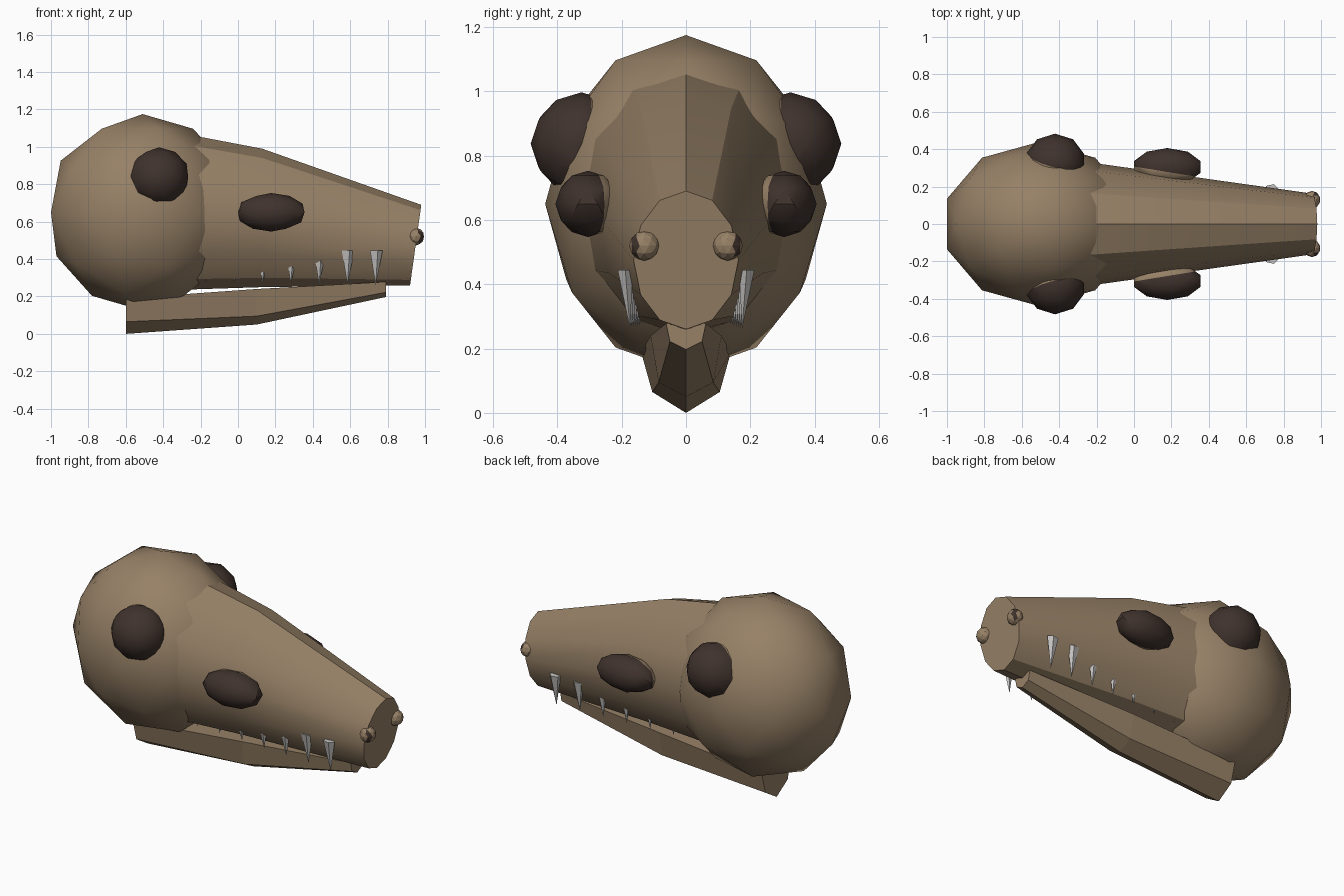
import bpy, bmesh, math
from mathutils import Vector, Matrix

old = bpy.data.objects.get("Cube")
if old:
    bpy.data.objects.remove(old, do_unlink=True)


def material(name, rgb):
    m = bpy.data.materials.new(name)
    m.use_nodes = True
    m.diffuse_color = (*rgb, 1)
    m.node_tree.nodes["Principled BSDF"].inputs["Base Color"].default_value = (*rgb, 1)
    return m


TAN = material("tan_hide", (0.31, 0.22, 0.135))
DARK = material("dark_brown", (0.05, 0.032, 0.026))
TOOTH = material("tooth_grey", (0.55, 0.54, 0.53))


def finish(name, bm, mats, smooth_angle=None):
    bmesh.ops.recalc_face_normals(bm, faces=bm.faces)
    mesh = bpy.data.meshes.new(name)
    bm.to_mesh(mesh)
    bm.free()
    for m in mats:
        mesh.materials.append(m)
    obj = bpy.data.objects.new(name, mesh)
    bpy.context.collection.objects.link(obj)
    if smooth_angle:
        bpy.ops.object.select_all(action='DESELECT')
        obj.select_set(True)
        bpy.context.view_layer.objects.active = obj
        bpy.ops.object.shade_smooth_by_angle(angle=math.radians(smooth_angle))
    return obj


def ball(centre, radii, subdivisions=2):
    bm = bmesh.new()
    bmesh.ops.create_icosphere(bm, subdivisions=subdivisions, radius=1)
    bmesh.ops.transform(bm, verts=bm.verts,
                        matrix=Matrix.Translation(centre) @ Matrix.Diagonal((*radii, 1)))
    return bm


def loft(rings):
    # Skin a list of closed point rings and cap both ends
    bm = bmesh.new()
    loops = [[bm.verts.new(p) for p in ring] for ring in rings]
    for a, b in zip(loops, loops[1:]):
        for i in range(len(a)):
            j = (i + 1) % len(a)
            bm.faces.new((a[i], a[j], b[j], b[i]))
    bm.faces.new(loops[0])
    bm.faces.new(loops[-1])
    return bm


# Cranium
finish("cranium", ball((-0.51, 0, 0.65), (0.515, 0.438, 0.525)), [TAN], 45)


# Snout: twelve-sided ellipses, the last one leaning
def ellipse(x, z, half_width, half_height, lean=0):
    angles = [i * math.tau / 12 for i in range(12)]
    return [(x + lean * math.cos(a), half_width * math.sin(a),
             z + half_height * math.cos(a)) for a in angles]


finish("snout", loft([
    ellipse(-0.30, 0.654, 0.338, 0.418),
    ellipse(0.13, 0.62, 0.278, 0.37),
    ellipse(0.95, 0.475, 0.163, 0.215, 0.03),
]), [TAN], 30)


# Lower jaw: keeled five-sided sections
def jaw_section(x, top, edge, keel, top_width, edge_width):
    return [(x, -top_width, top), (x, top_width, top), (x, edge_width, edge),
            (x, 0, keel), (x, -edge_width, edge)]


finish("lower_jaw", loft([
    jaw_section(-0.60, 0.19, 0.065, 0.0, 0.14, 0.105),
    jaw_section(0.10, 0.24, 0.095, 0.05, 0.11, 0.085),
    jaw_section(0.79, 0.278, 0.222, 0.197, 0.062, 0.05),
]), [TAN])


# Eyes: dark balls whose inner slice is a tan rim
def eye(name, side, centre, radii, plane_point, plane_normal):
    flip = Vector((1, side, 1))
    point, normal = Vector(plane_point) * flip, Vector(plane_normal) * flip
    bm = ball(Vector(centre) * flip, radii)
    bmesh.ops.bisect_plane(bm, geom=bm.verts[:] + bm.edges[:] + bm.faces[:],
                           plane_co=point, plane_no=normal)
    for f in bm.faces:
        outside = (f.calc_center_median() - point).dot(normal) > 0
        f.material_index = 0 if outside else 1
    finish(name, bm, [DARK, TAN], 30)


for side, word in ((1, "left"), (-1, "right")):
    eye(f"{word}_rear_eye", side, (-0.422, 0.325, 0.837), (0.164, 0.158, 0.16),
        (-0.42, 0.35, 0.84), (0.2, 0.93, 0.3))
    eye(f"{word}_front_eye", side, (0.178, 0.305, 0.65), (0.187, 0.101, 0.103),
        (0.18, 0.278, 0.65), (0.16, 0.98, 0))

    # Nostril bump with a dark outer opening
    bm = ball((0.952, side * 0.13, 0.52), (0.044, 0.047, 0.047))
    bm.normal_update()
    for f in bm.faces:
        if f.normal.x > 0.35 and f.normal.y * side > 0.5:
            f.material_index = 1
    finish(f"{word}_nostril", bm, [TAN, DARK])

    # Upper teeth: equal spikes sinking into the widening snout
    for i in range(7):
        x = -0.17 + 0.151 * i
        y = 0.153 + 0.006 * i
        bm = bmesh.new()
        base = [bm.verts.new((x + 0.037 * math.cos(a), side * (y + 0.025 * math.sin(a)), 0.445))
                for a in [k * math.tau / 5 for k in range(5)]]
        tip = bm.verts.new((x, side * (y - 0.015), 0.272 - 0.002 * i))
        bm.faces.new(base)
        for k in range(5):
            bm.faces.new((base[k], base[(k + 1) % 5], tip))
        finish(f"{word}_tooth_{i + 1}", bm, [TOOTH])
